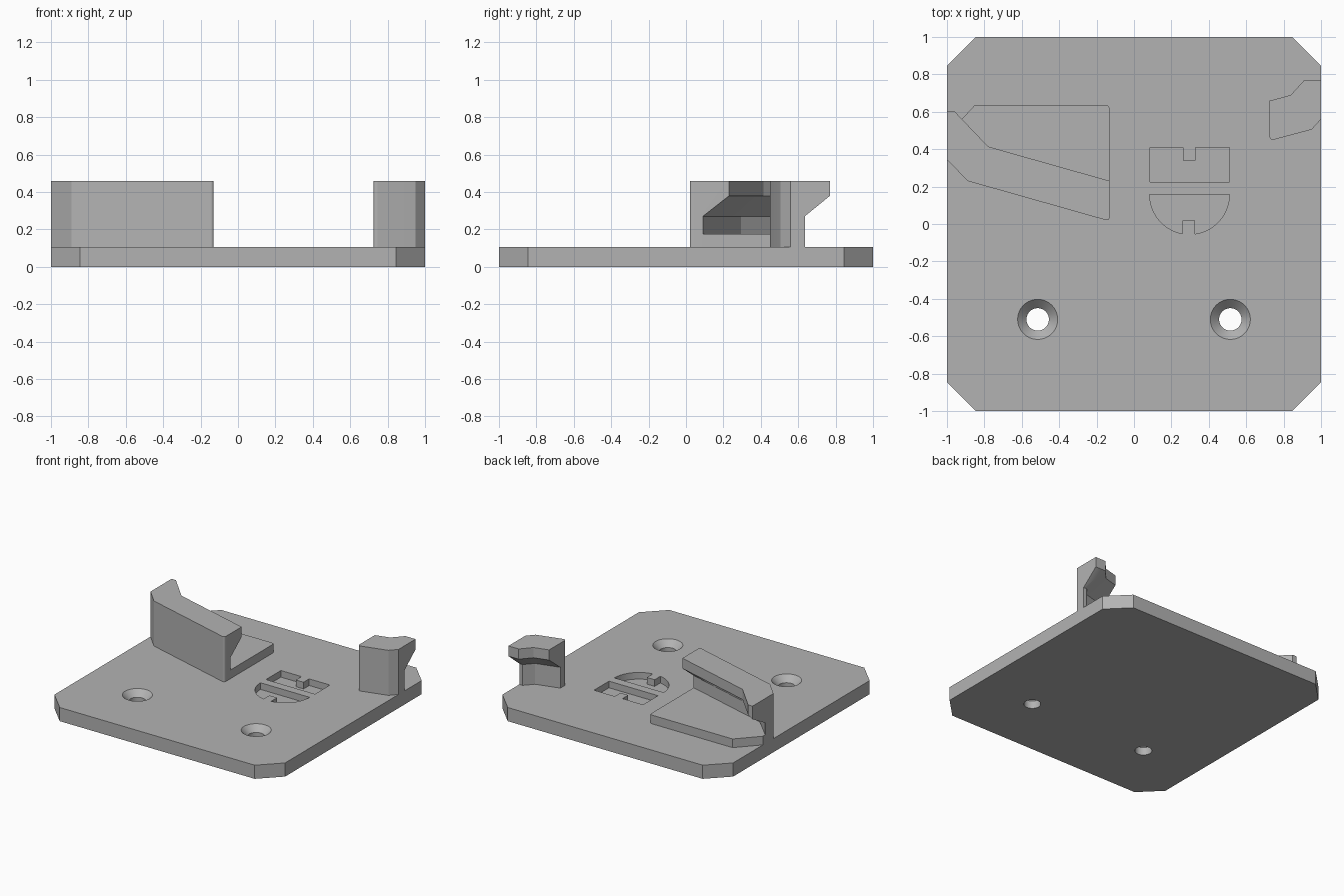
import bpy, bmesh, math
from mathutils import Vector

cube = bpy.data.objects.get("Cube")
if cube:
    bpy.data.objects.remove(cube)

PLATE_TOP, LEDGE_TOP, HOOK_TOP = 0.107, 0.175, 0.46

grey = bpy.data.materials.new("plain grey")
grey.use_nodes = True
grey.diffuse_color = (0.45, 0.45, 0.45, 1)
grey.node_tree.nodes["Principled BSDF"].inputs["Base Color"].default_value = grey.diffuse_color


def make_object(name, bm):
    bmesh.ops.recalc_face_normals(bm, faces=bm.faces)
    mesh = bpy.data.meshes.new(name)
    bm.to_mesh(mesh)
    bm.free()
    mesh.materials.append(grey)
    obj = bpy.data.objects.new(name, mesh)
    bpy.context.collection.objects.link(obj)
    return obj


def loft(name, rings):
    """Solid through matching rings of points, capped at both ends."""
    bm = bmesh.new()
    loops = [[bm.verts.new(p) for p in ring] for ring in rings]
    count = len(loops[0])
    for a, b in zip(loops, loops[1:]):
        for i in range(count):
            j = (i + 1) % count
            bm.faces.new((a[i], a[j], b[j], b[i]))
    bm.faces.new(loops[0])
    bm.faces.new(loops[-1])
    return make_object(name, bm)


def rounded(points):
    """Outline whose points may carry a corner radius as third value."""
    out = []
    for i, p in enumerate(points):
        c = Vector(p[:2])
        if len(p) < 3:
            out.append(c)
            continue
        before, after = Vector(points[i - 1][:2]), Vector(points[(i + 1) % len(points)][:2])
        a = c + (before - c).normalized() * p[2]
        b = c + (after - c).normalized() * p[2]
        for k in range(6):
            t = k / 5
            out.append(a * (1 - t) ** 2 + c * 2 * t * (1 - t) + b * t * t)
    return out


def prism(name, points, low, high):
    outline = rounded(points)
    return loft(name, [[(p.x, p.y, z) for p in outline] for z in (low, high)])


def revolve(name, x, y, profile, sides=64):
    angles = [math.tau * i / sides for i in range(sides)]
    return loft(name, [[(x + r * math.cos(a), y + r * math.sin(a), z) for a in angles]
                       for r, z in profile])


def sweep(name, path, section):
    """Mitred sweep of (sideways offset, height) pairs along a plan path."""
    pts = [Vector(p) for p in path]
    normals = [Vector((a.y - b.y, b.x - a.x)).normalized() for a, b in zip(pts, pts[1:])]
    rings = []
    for i, p in enumerate(pts):
        n1, n2 = normals[max(i - 1, 0)], normals[min(i, len(normals) - 1)]
        mitre = (n1 + n2) / (1 + n1.dot(n2))
        rings.append([(*(p + mitre * d), z) for d, z in section])
    return loft(name, rings)


def boolean(target, tool, operation):
    mod = target.modifiers.new("cut", 'BOOLEAN')
    mod.object, mod.operation, mod.solver = tool, operation, 'EXACT'
    bpy.context.view_layer.objects.active = target
    bpy.ops.object.modifier_apply(modifier=mod.name)
    bpy.data.objects.remove(tool)


def hook_section(front, wall, lip):
    return [(front, 0.05), (wall, 0.05), (wall, 0.27), (lip, 0.38), (lip, 0.55), (front, 0.55)]


# Base plate with clipped corners
S, C = 1.0, 0.845
plate = prism("base_plate", [(-C, -S), (C, -S), (S, -C), (S, C),
                             (C, S), (-C, S), (-S, C), (-S, -C)], 0, PLATE_TOP)

# Countersunk screw holes
for x in (-0.515, 0.515):
    boolean(plate, revolve("hole_cutter", x, -0.51,
                           [(0.06, -0.1), (0.06, 0.06), (0.107, PLATE_TOP), (0.107, 0.2)]),
            'DIFFERENCE')

# Shallow notched pockets: a rectangle and a half disc
FLOOR = 0.055
upper = [(0.085, 0.225), (0.51, 0.225), (0.51, 0.41), (0.33, 0.41),
         (0.33, 0.34), (0.263, 0.34), (0.263, 0.41), (0.085, 0.41)]
boolean(plate, prism("pocket_cutter", upper, FLOOR, 0.2), 'DIFFERENCE')
arc = [(0.297 + 0.213 * math.cos(a), 0.158 + 0.213 * math.sin(a))
       for a in (math.pi + math.pi * i / 40 for i in range(41))]
lower = ([p for p in arc if p[0] < 0.258] + [(0.258, -0.051), (0.258, 0.02), (0.325, 0.02), (0.325, -0.053)]
         + [p for p in arc if p[0] > 0.325])
boolean(plate, prism("pocket_cutter", lower, FLOOR, 0.2), 'DIFFERENCE')

# Long hooked wall on the right side
long_hook = sweep("long_hook", [(-1.33, 0.69), (-0.89, 0.23), (0.2, -0.078)],
                  hook_section(-0.1, 0.072, 0.207))
boolean(long_hook, prism("plan_cutter", [(-1, 0.345), (-0.89, 0.23), (-0.13, 0.015, 0.025),
                                         (-0.13, 0.605), (-1, 0.605)], PLATE_TOP, HOOK_TOP),
        'INTERSECT')

# Low ledge behind the long wall
ledge = prism("ledge", [(-1, 0.447), (-0.844, 0.291), (-0.13, 0.09), (-0.13, 0.637, 0.025),
                        (-0.85, 0.637), (-1, 0.475)], PLATE_TOP, LEDGE_TOP)

# Short hook on the left side, its back trimmed parallel to the x axis
short_hook = sweep("short_hook", [(0.35, 0.344), (0.95, 0.505), (1.3, 0.89)],
                   hook_section(-0.1, 0.072, 0.207))
boolean(short_hook, prism("plan_cutter", [(0.725, 0.445, 0.025), (0.95, 0.505), (1, 0.56),
                                          (1, 0.9), (0.725, 0.9)], PLATE_TOP, HOOK_TOP),
        'INTERSECT')
boolean(short_hook, sweep("back_cutter", [(0.5, 0), (1.2, 0)], hook_section(0.2, 0.635, 0.77)),
        'INTERSECT')

# Smooth the round walls, keep the edges crisp
for obj in (plate, long_hook, ledge, short_hook):
    bpy.ops.object.select_all(action='DESELECT')
    obj.select_set(True)
    bpy.context.view_layer.objects.active = obj
    bpy.ops.object.shade_smooth_by_angle(angle=math.radians(30))
